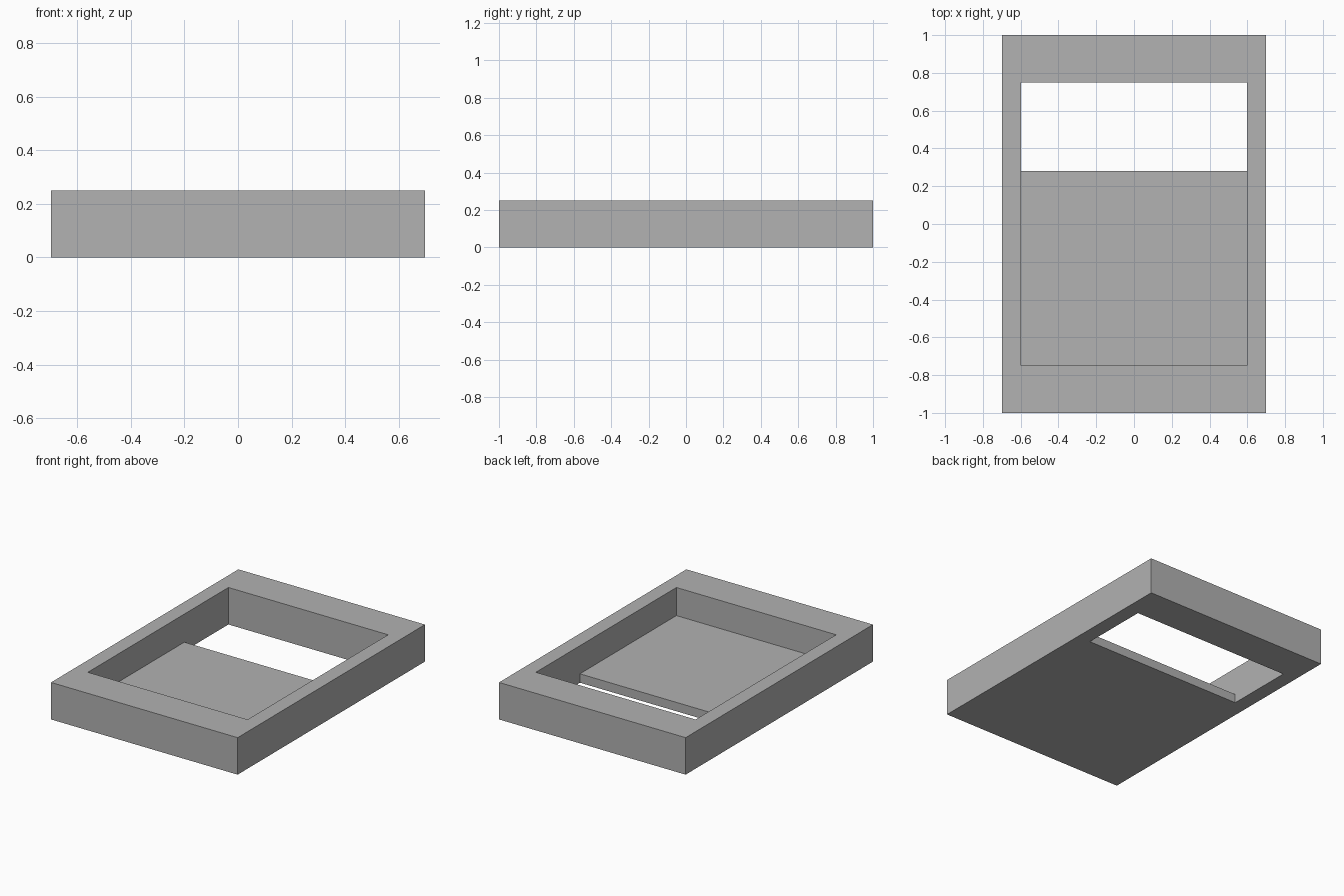
import bpy, bmesh

cube = bpy.data.objects.get("Cube")
if cube:
    bpy.data.objects.remove(cube, do_unlink=True)

WIDTH, LENGTH, HEIGHT = 1.395, 2.0, 0.25
OPEN_X, OPEN_Y = 0.597, 0.75      # half sizes of the opening
FLOOR_TOP, FLOOR_END = 0.06, 0.28  # the floor stops short of the back wall
MARGIN = 0.1                       # cutter overshoot

grey = bpy.data.materials.new("plain_grey")
grey.use_nodes = True
colour = (0.445, 0.445, 0.445, 1)
grey.diffuse_color = colour
grey.node_tree.nodes["Principled BSDF"].inputs["Base Color"].default_value = colour


def extrude_profile(name, profile, half_width):
    """Extrude a closed (y, z) profile along x, centred on x = 0."""
    bm = bmesh.new()
    face = bm.faces.new([bm.verts.new((-half_width, y, z)) for y, z in profile])
    result = bmesh.ops.extrude_face_region(bm, geom=[face])
    moved = [v for v in result["geom"] if isinstance(v, bmesh.types.BMVert)]
    bmesh.ops.translate(bm, vec=(2 * half_width, 0, 0), verts=moved)
    bmesh.ops.recalc_face_normals(bm, faces=bm.faces)
    mesh = bpy.data.meshes.new(name)
    bm.to_mesh(mesh)
    bm.free()
    mesh.materials.append(grey)
    obj = bpy.data.objects.new(name, mesh)
    bpy.context.collection.objects.link(obj)
    return obj


# Solid tray block
half = LENGTH / 2
tray = extrude_profile(
    "open_tray", [(-half, 0), (half, 0), (half, HEIGHT), (-half, HEIGHT)], WIDTH / 2)

# Stepped cutter: shallow pocket at the front, through slot at the back
cutter = extrude_profile("tray_cutter", [
    (-OPEN_Y, FLOOR_TOP), (FLOOR_END, FLOOR_TOP), (FLOOR_END, -MARGIN),
    (OPEN_Y, -MARGIN), (OPEN_Y, HEIGHT + MARGIN), (-OPEN_Y, HEIGHT + MARGIN)], OPEN_X)
cutter.hide_render = True

# Cut the opening, then discard the cutter
cut = tray.modifiers.new("opening", "BOOLEAN")
cut.operation = "DIFFERENCE"
cut.solver = "EXACT"
cut.object = cutter
bpy.context.view_layer.objects.active = tray
bpy.ops.object.modifier_apply(modifier=cut.name)
bpy.data.objects.remove(cutter, do_unlink=True)
